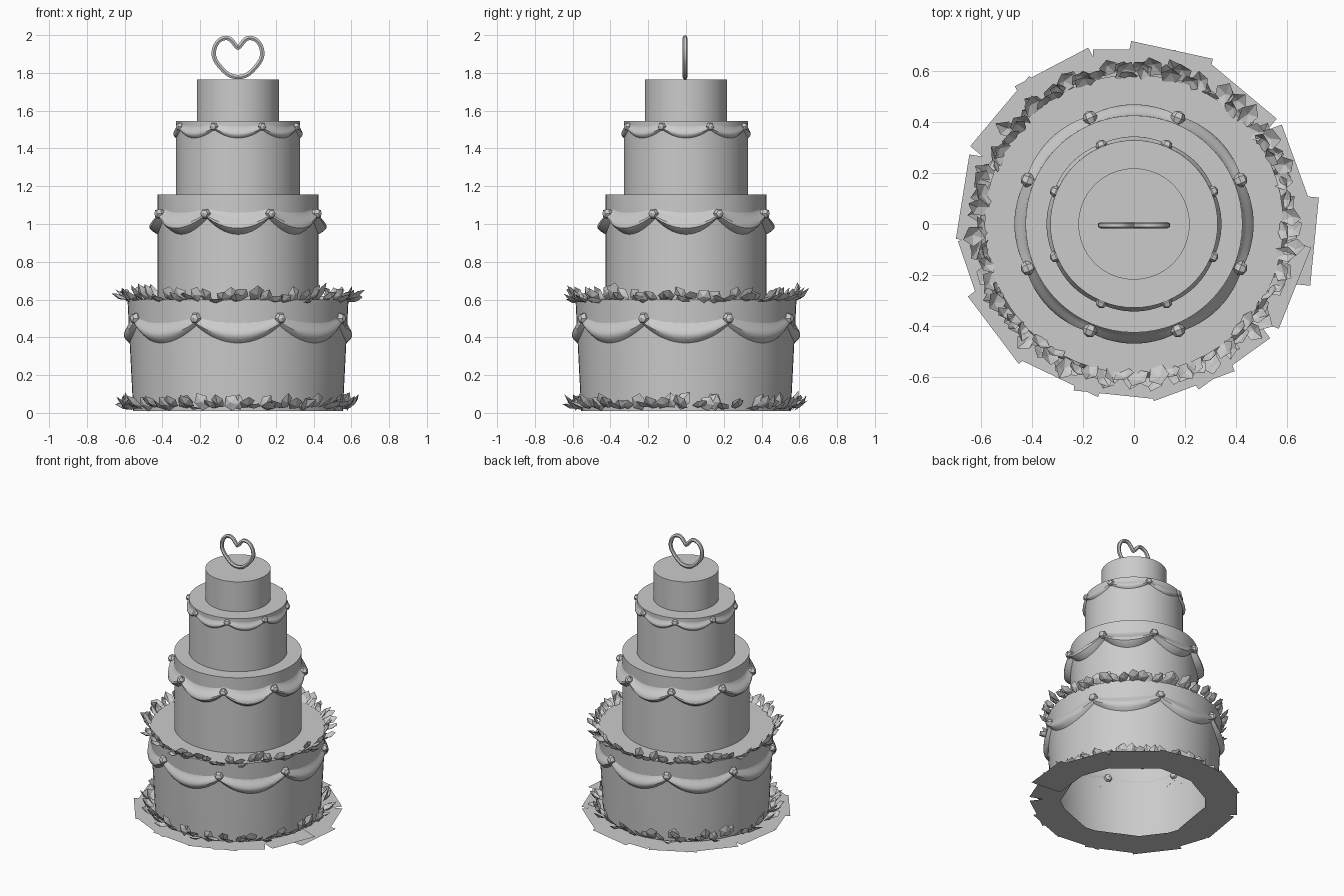
import bpy, bmesh, math, random
from mathutils import Vector, Matrix

random.seed(7)
cube = bpy.data.objects.get("Cube")
if cube:
    bpy.data.objects.remove(cube, do_unlink=True)

# One plain icing colour
icing = bpy.data.materials.new("grey_icing")
icing.use_nodes = True
colour = (0.6, 0.6, 0.6, 1)
icing.diffuse_color = colour
icing.node_tree.nodes["Principled BSDF"].inputs["Base Color"].default_value = colour


def finish(name, bm, smooth=False):
    mesh = bpy.data.meshes.new(name)
    bm.to_mesh(mesh)
    bm.free()
    mesh.materials.append(icing)
    ob = bpy.data.objects.new(name, mesh)
    bpy.context.collection.objects.link(ob)
    if smooth:
        bpy.ops.object.select_all(action='DESELECT')
        ob.select_set(True)
        bpy.context.view_layer.objects.active = ob
        bpy.ops.object.shade_smooth_by_angle(angle=math.radians(35))
    return ob


def polar(r, a, z):
    return Vector((r * math.cos(a), r * math.sin(a), z))


# Tiers: open-bottomed drums with a flat top
def tier(name, r_low, r_high, z_low, z_high, sides=64):
    bm = bmesh.new()
    rings = [[bm.verts.new(polar(r, math.tau * i / sides, z)) for i in range(sides)]
             for r, z in ((r_low, z_low), (r_high, z_high))]
    for i in range(sides):
        j = (i + 1) % sides
        bm.faces.new((rings[0][i], rings[0][j], rings[1][j], rings[1][i]))
    bm.faces.new(rings[1])
    finish(name, bm, True)


tier("bottom_tier", 0.555, 0.585, 0.01, 0.6)
tier("second_tier", 0.425, 0.425, 0.6, 1.155)
tier("third_tier", 0.328, 0.328, 1.155, 1.545)
tier("top_tier", 0.218, 0.218, 1.545, 1.765)


# Draped swags: eight sagging cloth bands around a tier
def swags(name, r, z_top, height, sag_top, sag_low, bulge, along=14, down=7):
    bm = bmesh.new()
    for k in range(8):
        grid = []
        for i in range(along + 1):
            u = i / along
            sag = 4 * u * (1 - u)
            a = math.tau * (k + u - 0.5) / 8
            top = z_top - sag_top * sag
            low = z_top - height - sag_low * sag
            row = []
            for j in range(down + 1):
                v = j / down
                out = bulge * math.sin(math.pi * v ** 1.6) * (0.75 + 0.25 * sag)
                row.append(bm.verts.new(polar(r + out, a, top + (low - top) * v)))
            grid.append(row)
        for i in range(along):
            for j in range(down):
                bm.faces.new((grid[i][j], grid[i][j + 1], grid[i + 1][j + 1], grid[i + 1][j]))
    finish(name, bm, True)


# Faceted beads where the swags meet
def beads(name, r, z, size):
    bm = bmesh.new()
    for k in range(8):
        a = math.tau * (k + 0.5) / 8
        place = Matrix.Translation(polar(r, a, z)) @ Matrix.Rotation(a, 4, 'Z') @ Matrix.Rotation(math.pi / 2, 4, 'Y')
        bmesh.ops.create_uvsphere(bm, u_segments=6, v_segments=4, radius=size, matrix=place)
    finish(name, bm)


swags("bottom_swags", 0.575, 0.52, 0.06, 0.03, 0.09, 0.03)
swags("second_swags", 0.425, 1.08, 0.05, 0.02, 0.085, 0.045)
swags("third_swags", 0.328, 1.53, 0.03, 0.015, 0.045, 0.015)
beads("bottom_beads", 0.585, 0.5, 0.032)
beads("second_beads", 0.45, 1.055, 0.029)
beads("third_beads", 0.332, 1.515, 0.024)


# Petal borders: small folded five-sided leaves leaning outward
def petals(name, r, z, count):
    bm = bmesh.new()
    for k in range(count):
        a = math.tau * (k + random.uniform(-0.3, 0.3)) / count
        w, h = random.uniform(0.03, 0.043), random.uniform(0.075, 0.105)
        shape = [(-0.6 * w, 0), (0.6 * w, 0), (w, 0.6 * h), (0, h), (-w, 0.6 * h)]
        lean = math.radians(random.choice((20, 40, 55, 70)) + random.uniform(-10, 10))
        place = (Matrix.Translation(polar(r + random.uniform(-0.02, 0.01), a, z + random.uniform(0, 0.015)))
                 @ Matrix.Rotation(a, 4, 'Z') @ Matrix.Rotation(lean, 4, 'Y')
                 @ Matrix.Rotation(random.uniform(-0.7, 0.7), 4, 'X')
                 @ Matrix.Rotation(random.uniform(-0.4, 0.4), 4, 'Z'))
        rim = [bm.verts.new(place @ Vector((0, x, y))) for x, y in shape]
        mid = bm.verts.new(place @ Vector((0.016, 0, 0.45 * h)))
        for i in range(5):
            bm.faces.new((rim[i], rim[(i + 1) % 5], mid))
    finish(name, bm)


petals("rim_petals", 0.585, 0.59, 84)
petals("base_petals", 0.58, 0.02, 84)

# Paper base: overlapping flat sheets in a ragged ring
bm = bmesh.new()
sheets = 15
for k in range(sheets):
    a = math.tau * k / sheets
    half = random.uniform(0.155, 0.18)
    inner, outer = random.uniform(0.44, 0.48), random.uniform(0.67, 0.72)
    place = Matrix.Rotation(a, 4, 'Z') @ Matrix.Translation((0, 0, 0.0006 * k))
    place = place @ Matrix.Rotation(random.uniform(-0.12, 0.12), 4, 'Z')
    corners = ((inner, -half), (outer, -half), (outer, half), (inner, half))
    bm.faces.new([bm.verts.new(place @ Vector((x, y, 0))) for x, y in corners])
finish("paper_base", bm)

# Heart topper: bevelled closed curve, mirrored from its right half
half_heart = [(0.065, 1.985), (0.127, 1.92), (0.088, 1.825)]
path = [(0, 1.932)] + half_heart + [(0, 1.778)] + [(-x, z) for x, z in reversed(half_heart)]
curve = bpy.data.curves.new("heart_topper", 'CURVE')
curve.dimensions = '3D'
curve.bevel_depth = 0.0135
curve.bevel_resolution = 1
curve.resolution_u = 8
spline = curve.splines.new('BEZIER')
spline.bezier_points.add(len(path) - 1)
for point, (x, z) in zip(spline.bezier_points, path):
    point.co = (x, -0.005, z)
    point.handle_left_type = point.handle_right_type = 'AUTO'
notch = spline.bezier_points[0]
notch.handle_left_type = notch.handle_right_type = 'VECTOR'
spline.use_cyclic_u = True
curve.materials.append(icing)
heart = bpy.data.objects.new("heart_topper", curve)
bpy.context.collection.objects.link(heart)
bpy.ops.object.select_all(action='DESELECT')
heart.select_set(True)
bpy.context.view_layer.objects.active = heart
bpy.ops.object.convert(target='MESH')
bpy.ops.object.shade_smooth_by_angle(angle=math.radians(50))
